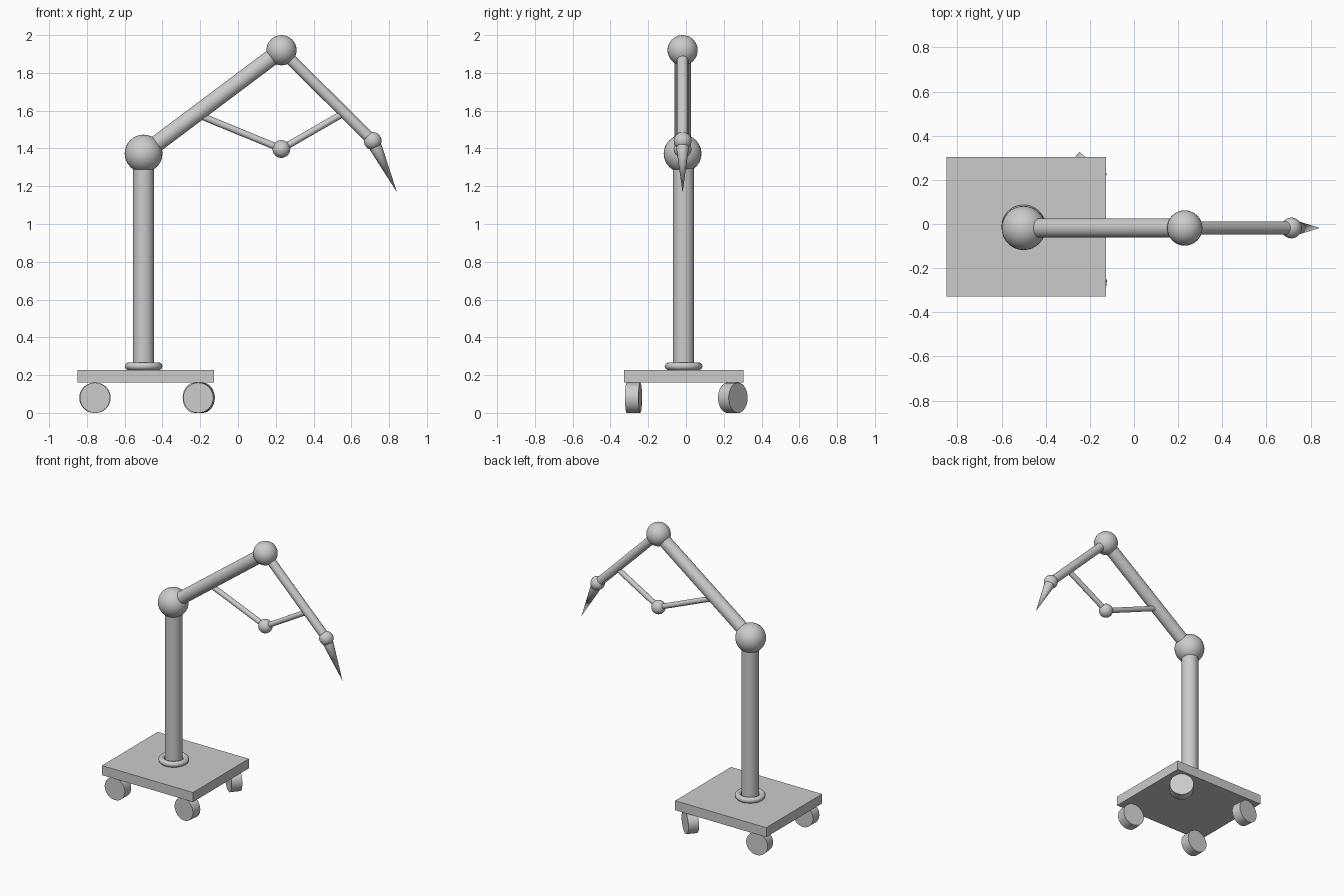
import bpy, math
from mathutils import Vector

if "Cube" in bpy.data.objects:
    bpy.data.objects.remove(bpy.data.objects["Cube"])

ARM_Y = -0.018      # plane of the jointed arm
COL_Y = -0.013      # centre line of the column


def finish(name, smooth=True):
    ob = bpy.context.object
    ob.name = name
    if smooth:
        bpy.ops.object.shade_smooth_by_angle(angle=math.radians(40))
    return ob


def rod(name, a, b, r1, r2=None):
    """Cylinder or cone from point a to point b."""
    a, b = Vector(a), Vector(b)
    d = b - a
    bpy.ops.mesh.primitive_cone_add(
        vertices=32, radius1=r1, radius2=r1 if r2 is None else r2,
        depth=d.length, location=(a + b) / 2,
        rotation=d.to_track_quat('Z', 'Y').to_euler())
    return finish(name)


def ball(name, p, r):
    bpy.ops.mesh.primitive_uv_sphere_add(segments=32, ring_count=16, radius=r, location=p)
    return finish(name)


def arm(x, z):
    return Vector((x, ARM_Y, z))


# base plate
bpy.ops.mesh.primitive_cube_add(size=1, location=(-0.488, -0.012, 0.194))
bpy.context.object.scale = (0.722, 0.632, 0.068)
finish("base_plate", False)

# caster wheels, each swivelled by its own angle
for name, x, y, deg in (("front_left", -0.757, -0.278, 0), ("front_right", -0.206, -0.278, 7),
                        ("back_left", -0.757, 0.248, -6), ("back_right", -0.208, 0.248, 39)):
    t = math.radians(deg)
    half = Vector((math.sin(t), math.cos(t), 0)) * 0.036
    c = Vector((x, y, 0.08))
    rod(name + "_wheel", c - half, c + half, 0.08)

# column and its collar
rod("column", (-0.5, COL_Y, 0.2), (-0.5, COL_Y, 1.36), 0.056)
bpy.ops.mesh.primitive_torus_add(major_segments=48, minor_segments=12, major_radius=0.08,
                                 minor_radius=0.02, location=(-0.5, COL_Y, 0.247))
finish("column_collar")

# joints
shoulder, elbow, wrist, knee = arm(-0.5, 1.373), arm(0.23, 1.92), arm(0.713, 1.44), arm(0.23, 1.397)
ball("shoulder_joint", shoulder, 0.1)
ball("elbow_joint", elbow, 0.08)
ball("wrist_joint", wrist, 0.047)
ball("strut_joint", knee, 0.047)

# arm sections and pointed tip
rod("upper_arm", shoulder, elbow, 0.044)
rod("forearm", elbow, wrist, 0.03)
tip = arm(0.842, 1.167)
rod("pointed_tip", wrist.lerp(tip, 0.12), tip, 0.034, 0.0)

# bracing struts
rod("upper_arm_strut", knee, arm(-0.22, 1.582), 0.018)
rod("forearm_strut", knee, arm(0.565, 1.59), 0.018)
